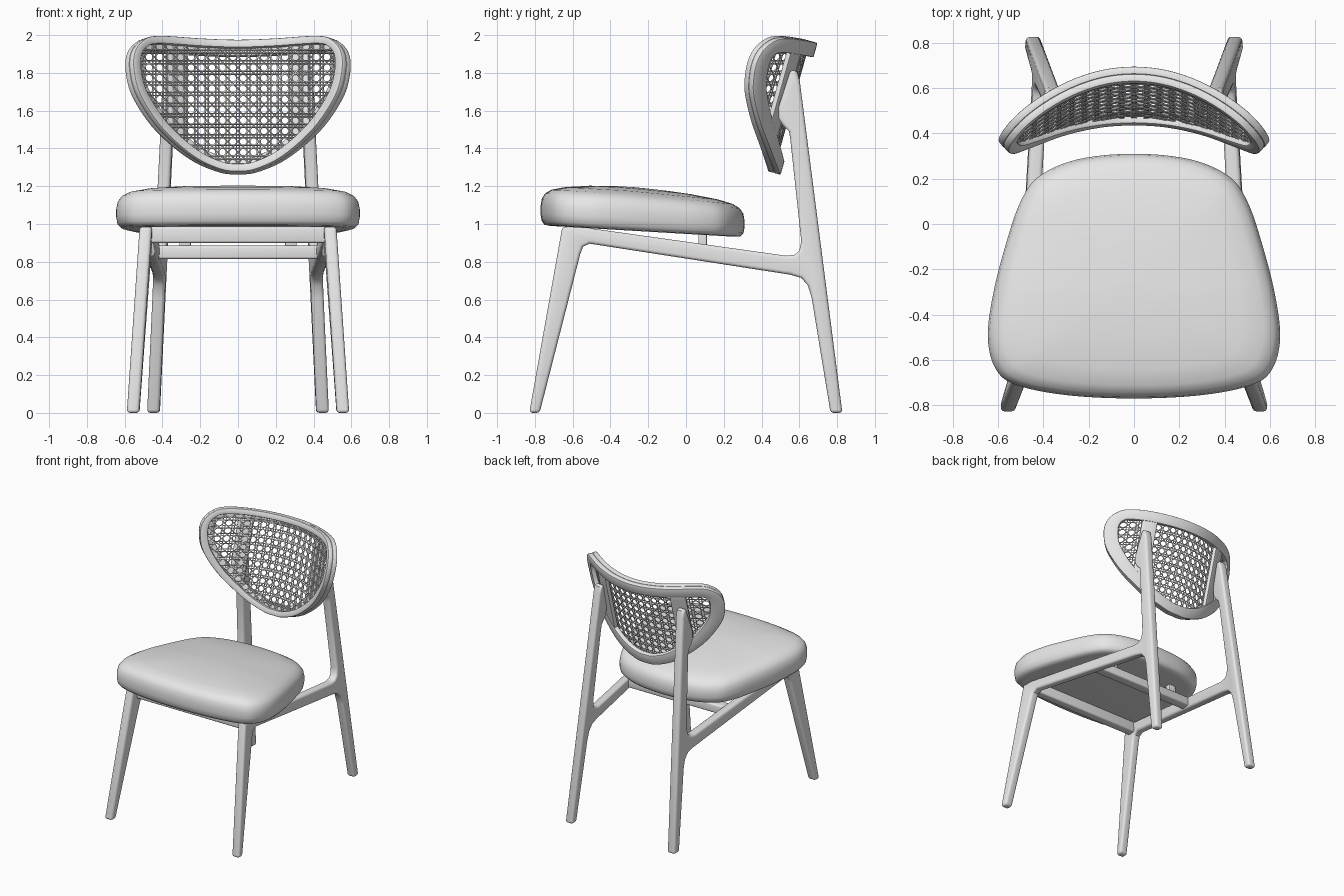
import bpy, bmesh, math
from mathutils import Vector

if "Cube" in bpy.data.objects:
    bpy.data.objects.remove(bpy.data.objects["Cube"], do_unlink=True)

grey = bpy.data.materials.new("light_grey")
grey.use_nodes = True
grey.diffuse_color = (0.8, 0.8, 0.8, 1)
grey.node_tree.nodes["Principled BSDF"].inputs["Base Color"].default_value = (0.8, 0.8, 0.8, 1)


def finish(name, data, *mods, angle=40):
    """Link the data, apply (type, settings) modifiers and smooth it."""
    ob = bpy.data.objects.new(name, data)
    bpy.context.collection.objects.link(ob)
    data.materials.append(grey)
    for kind, settings in mods:
        mod = ob.modifiers.new(kind.title(), kind)
        for key, value in settings.items():
            setattr(mod, key, value)
    bpy.ops.object.select_all(action='DESELECT')
    ob.select_set(True)
    bpy.context.view_layer.objects.active = ob
    bpy.ops.object.convert(target='MESH')
    bpy.ops.object.shade_smooth_by_angle(angle=math.radians(angle))
    return ob


def mesh_from(name, verts, faces):
    bm = bmesh.new()
    vs = [bm.verts.new(v) for v in verts]
    for f in faces:
        bm.faces.new([vs[i] for i in f])
    bmesh.ops.recalc_face_normals(bm, faces=bm.faces)
    me = bpy.data.meshes.new(name)
    bm.to_mesh(me)
    bm.free()
    return me


def bevel(width, segments=3):
    return ('BEVEL', dict(width=width, segments=segments, limit_method='ANGLE',
                          angle_limit=math.radians(60), use_clamp_overlap=False))


def box(name, x, y, z, width=0.012):
    verts = [(a, b, c) for a in x for b in y for c in z]
    faces = [(0, 1, 3, 2), (4, 6, 7, 5), (0, 4, 5, 1), (2, 3, 7, 6), (0, 2, 6, 4), (1, 5, 7, 3)]
    return finish(name, mesh_from(name, verts, faces), bevel(width))


def symmetric_curve(half, steps=6):
    """Smooth closed outline through half a set of points and their mirror."""
    pts = [Vector(p) for p in half]
    pts += [Vector((-p.x, p.y)) for p in reversed(pts[1:-1])]
    n, out = len(pts), []
    for i in range(n):
        a, b, c, d = (pts[(i + k) % n] for k in (-1, 0, 1, 2))
        for s in range(steps):
            t = s / steps
            out.append(b + (c - a) * t / 2 + (a * 2 - b * 5 + c * 4 - d) * t * t / 2
                       + (b * 3 - a - c * 3 + d) * t ** 3 / 2)
    return out


def inset(poly, w):
    out = []
    for i, p in enumerate(poly):
        t = (poly[(i + 1) % len(poly)] - poly[i - 1]).normalized()
        out.append(p + Vector((-t.y, t.x)) * w)
    return out


def clip(poly, p, d):
    """Stretches of the line p + t*d that lie inside the outline."""
    ts = []
    for a, b in zip(poly, poly[1:] + poly[:1]):
        sa, sb = d.cross(a - p), d.cross(b - p)
        if (sa < 0) != (sb < 0):
            ts.append((a.lerp(b, sa / (sa - sb)) - p).dot(d))
    ts.sort()
    return list(zip(ts[::2], ts[1::2]))


# Cushion: rounded outline stacked in rings from underside to crown
seat_outline = symmetric_curve([(0, -.77), (.3, -.755), (.52, -.71), (.61, -.64), (.645, -.5),
                                (.62, -.3), (.56, -.07), (.5, .1), (.42, .21), (.25, .285), (0, .31)])
layers = [(.9, 0), (.96, .004), (.99, .025), (1, .06), (1, .1), (.988, .14), (.955, .17),
          (.89, .192), (.75, .21), (.5, .225), (.25, .231), (.05, .232)]
centre = Vector((0, -.25))
n = len(seat_outline)
verts, faces = [], []
for scale, h in layers:
    for p in seat_outline:
        q = centre + (p - centre) * scale
        fall = 1 - .18 * max(0, q.y + .3)
        verts.append((q.x, q.y, .993 - .059 * (q.y + .77) + h * fall))
for r in range(len(layers) - 1):
    for i in range(n):
        j = (i + 1) % n
        faces.append((r * n + i, r * n + j, r * n + n + j, r * n + n + i))
faces += [tuple(range(n)), tuple(range(len(verts) - n, len(verts)))]
finish("seat_cushion", mesh_from("seat_cushion", verts, faces), angle=60)

# Side frames: front leg, sloping rail and rear post in one leaning profile
profile = [(-.83, 0), (-.775, 0), (-.56, .84), (-.545, .88), (-.51, .896), (.55, .732), (.61, .715),
           (.645, .675), (.665, .61), (.765, 0), (.828, 0), (.602, 1.76), (.588, 1.805), (.56, 1.82),
           (.548, 1.8), (.49, 1.62), (.49, 1.56), (.51, 1.525), (.545, 1.49), (.552, 1.45),
           (.61, .91), (.6, .86), (.575, .837), (.53, .832), (-.56, .985), (-.655, .985)]
m = len(profile)
verts = [(.501 - .0675 * y - .057 * z + side, y, z) for side in (-.033, .033) for y, z in profile]
faces = [tuple(range(m)), tuple(range(m, 2 * m))]
faces += [(i, (i + 1) % m, (i + 1) % m + m, i + m) for i in range(m)]
finish("side_frames", mesh_from("side_frames", verts, faces),
       ('MIRROR', {}), bevel(.018, 4))

# Cross rails and the spacers under the cushion
box("front_rail", (-.47, .47), (-.61, -.54), (.9, .985))
box("rear_rail", (-.43, .43), (.05, .13), (.815, .885))
for name, x in (("left_spacer", .28), ("right_spacer", -.28)):
    box(name, (x - .03, x + .03), (.065, .11), (.87, .96), .005)

# Backrest: every part lies on one curved, reclining surface
back_outline = symmetric_curve([(0, 1.27), (.1, 1.282), (.25, 1.352), (.42, 1.5), (.535, 1.67), (.573, 1.8),
                                (.57, 1.9), (.525, 1.965), (.44, 1.99), (.2, 1.975), (0, 1.968)])


def on_back(x, z, depth):
    normal = Vector((1.7 * x, 1, -.28)).normalized()
    return Vector((x, .47 + .28 * (z - 1.28) - .85 * x * x, z)) + normal * depth


def back_ring(name, width, depth, thickness):
    loops = [back_outline, inset(back_outline, width)]
    k = len(back_outline)
    verts = [on_back(p.x, p.y, depth) for loop in loops for p in loop]
    faces = [(i, (i + 1) % k, (i + 1) % k + k, i + k) for i in range(k)]
    finish(name, mesh_from(name, verts, faces),
           ('SOLIDIFY', dict(thickness=thickness, offset=0)), bevel(.008, 2))


back_ring("backrest_front_rim", .042, -.017, .036)
back_ring("backrest_rear_rim", .078, .017, .036)

# Upright slats behind the cane
rim_middle = inset(back_outline, .05)
cols, rows = 4, 10
for name, side in (("left_slat", 1), ("right_slat", -1)):
    verts = []
    for c in range(cols):
        x = side * (.27 + .1 * c / (cols - 1))
        low, high = clip(rim_middle, Vector((x, 0)), Vector((0, 1)))[0]
        verts += [on_back(x, low + (high - low) * r / (rows - 1), .015) for r in range(rows)]
    faces = [(c * rows + r, c * rows + r + 1, c * rows + rows + r + 1, c * rows + rows + r)
             for c in range(cols - 1) for r in range(rows - 1)]
    finish(name, mesh_from(name, verts, faces),
           ('SOLIDIFY', dict(thickness=.03, offset=0)), bevel(.006, 2))

# Woven cane: upright and level pairs with diagonals cutting the corners
cane = bpy.data.curves.new("cane_weave", 'CURVE')
cane.dimensions = '3D'
cane.bevel_depth = .0036
cane.bevel_resolution = 0
cane_edge = inset(back_outline, .035)
pitch = .056
middle = Vector((0, 1.63))


def strand(distance, direction, depth):
    d = Vector(direction).normalized()
    start = middle + Vector((-d.y, d.x)) * distance
    for t0, t1 in clip(cane_edge, start, d):
        count = max(2, int((t1 - t0) / .05) + 1)
        spline = cane.splines.new('POLY')
        spline.points.add(count - 1)
        for i, point in enumerate(spline.points):
            p = start + d * (t0 + (t1 - t0) * i / (count - 1))
            point.co = (*on_back(p.x, p.y, depth), 1)


for i in range(-16, 17):
    for gap in (-.008, .008):
        strand(i * pitch + gap, (0, 1), -.008)
        strand(i * pitch + gap, (1, 0), -.011)
    for direction in ((1, 1), (1, -1)):
        strand((i + .5) * pitch / math.sqrt(2), direction, -.0095)
finish("cane_weave", cane)
